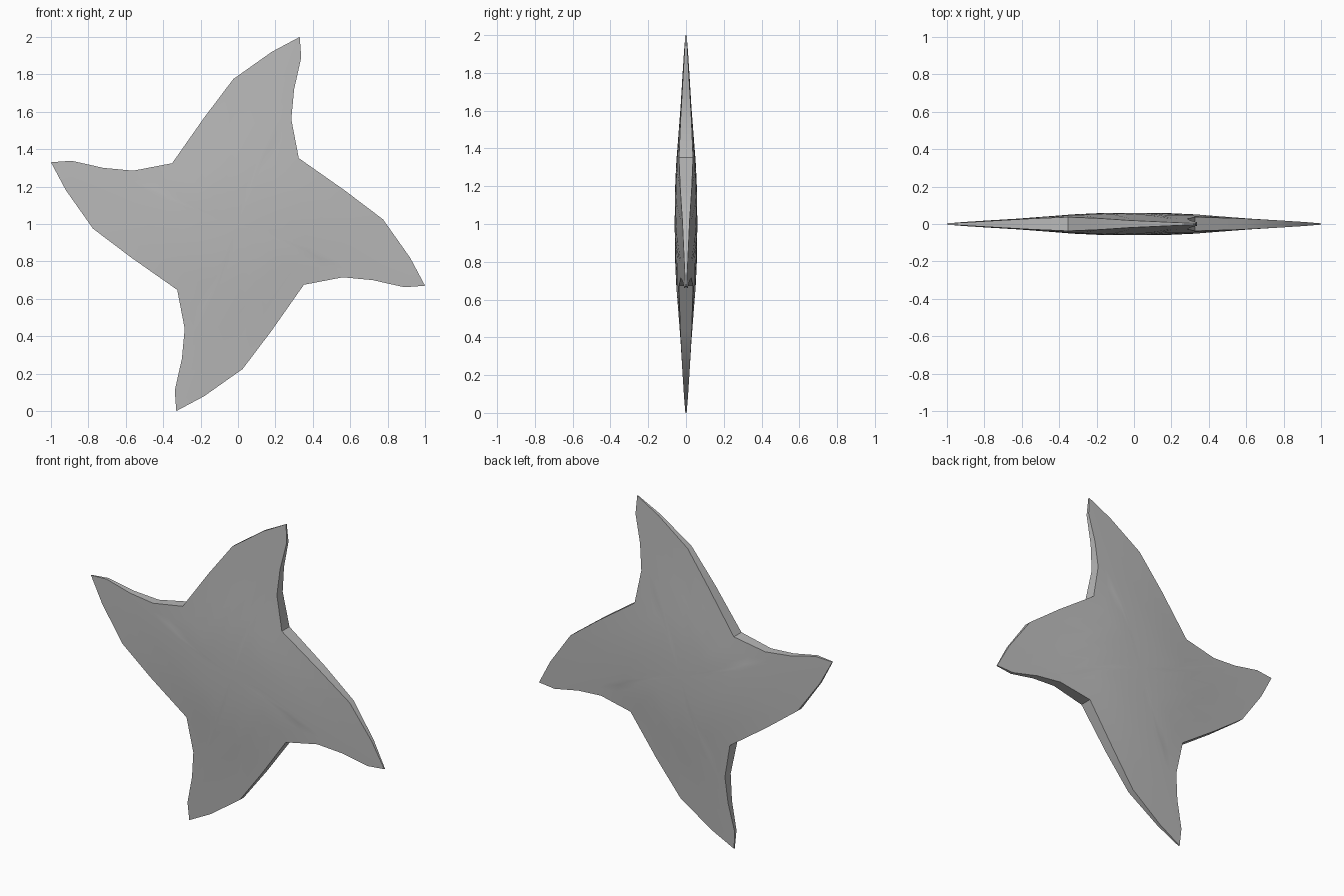
import bpy
import bmesh
from math import hypot, radians

cube = bpy.data.objects.get("Cube")
if cube:
    bpy.data.objects.remove(cube, do_unlink=True)

# Plain steel
steel = bpy.data.materials.new("grey steel")
steel.use_nodes = True
colour = (0.48, 0.48, 0.48, 1)
steel.diffuse_color = colour
steel.node_tree.nodes["Principled BSDF"].inputs["Base Color"].default_value = colour

# Outline of one curved point, from its inner notch round the tip
ARM = [(-0.352, 0.325), (-0.18, 0.57), (-0.025, 0.775), (0.18, 0.92),
       (0.33, 1.0), (0.338, 0.89), (0.30, 0.72), (0.285, 0.56)]
# Half thickness against distance from the centre
THICKNESS = [(0, 0.06), (0.2, 0.058), (0.36, 0.05), (0.48, 0.037),
             (0.8, 0.018), (1.06, 0.003)]


def half_thickness(r):
    for (r0, t0), (r1, t1) in zip(THICKNESS, THICKNESS[1:]):
        if r <= r1:
            return t0 + (t1 - t0) * (r - r0) / (r1 - r0)
    return THICKNESS[-1][1]


# Repeat the point four times by quarter turns
outline = []
points = ARM
for _ in range(4):
    outline += points
    points = [(z, -x) for x, z in points]
count = len(outline)

bm = bmesh.new()


def domed_side(side):
    """Rings from the centre to the rim; returns the rim vertices."""
    centre = bm.verts.new((0, side * half_thickness(0), 1))
    previous = None
    for scale in (0.2, 0.4, 0.6, 0.8, 1):
        ring = [bm.verts.new((x * scale, side * half_thickness(hypot(x, z) * scale),
                              1 + z * scale)) for x, z in outline]
        for i in range(count):
            j = (i + 1) % count
            if previous is None:
                bm.faces.new((centre, ring[i], ring[j]))
            else:
                bm.faces.new((previous[i], ring[i], ring[j], previous[j]))
        previous = ring
    return previous


# Two domed sides joined by a thin edge wall
front, back = domed_side(-1), domed_side(1)
for i in range(count):
    j = (i + 1) % count
    bm.faces.new((front[i], front[j], back[j], back[i]))
bmesh.ops.recalc_face_normals(bm, faces=bm.faces)

mesh = bpy.data.meshes.new("four_pointed_blade")
bm.to_mesh(mesh)
bm.free()
mesh.materials.append(steel)
blade = bpy.data.objects.new("four_pointed_blade", mesh)
bpy.context.collection.objects.link(blade)

# Smooth domes with a crisp rim
bpy.ops.object.select_all(action="DESELECT")
blade.select_set(True)
bpy.context.view_layer.objects.active = blade
bpy.ops.object.shade_smooth_by_angle(angle=radians(30))
